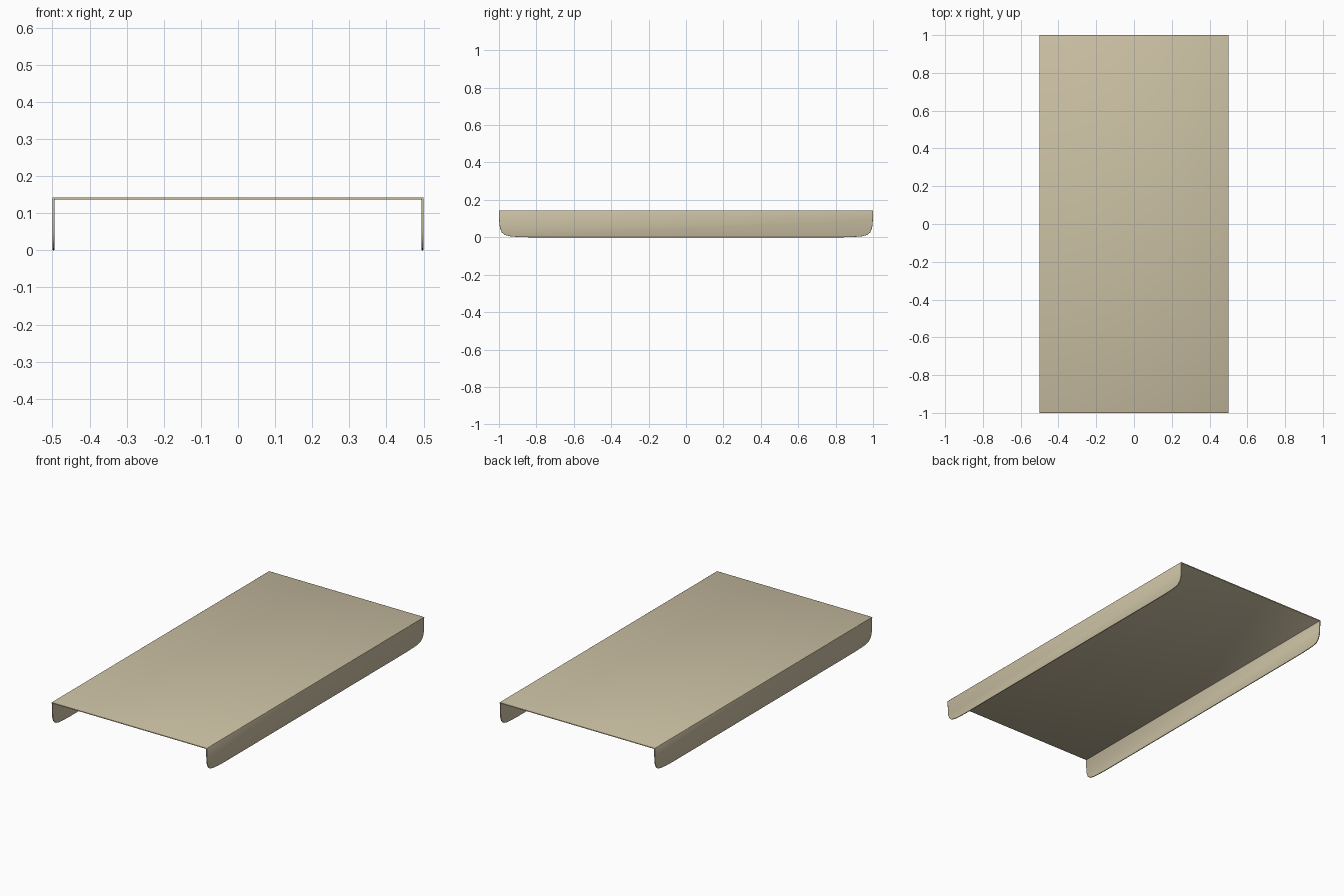
import bpy, bmesh
from mathutils import Vector

if "Cube" in bpy.data.objects:
    bpy.data.objects.remove(bpy.data.objects["Cube"])

TOP, HALF_W = 0.143, 0.5

# Half outline of a side flange (y, z): straight end, soft lower corner
half = [(1.0, TOP), (0.999, 0.09), (0.995, 0.05), (0.985, 0.026),
        (0.968, 0.012), (0.94, 0.005), (0.90, 0.002), (0.84, 0.0)]
outline = half + [(-y, z) for y, z in reversed(half)]

bm = bmesh.new()


def add_face(verts, outward):
    face = bm.faces.new(verts)
    face.normal_update()
    if face.normal.dot(Vector(outward)) < 0:
        face.normal_flip()


# Side flanges
rims = []
for side in (-1, 1):
    verts = [bm.verts.new((side * HALF_W, y, z)) for y, z in outline]
    add_face(verts, (side, 0, 0))
    rims.append((verts[0], verts[-1]))

# Top panel joined to both flanges
(lb, lf), (rb, rf) = rims
add_face([lf, rf, rb, lb], (0, 0, 1))

mesh = bpy.data.meshes.new("channel_panel")
bm.to_mesh(mesh)
bm.free()
panel = bpy.data.objects.new("channel_panel", mesh)
bpy.context.collection.objects.link(panel)

# Warm beige finish
mat = bpy.data.materials.new("beige")
mat.diffuse_color = (0.60, 0.53, 0.37, 1)
mat.use_nodes = True
mat.node_tree.nodes["Principled BSDF"].inputs["Base Color"].default_value = mat.diffuse_color
mesh.materials.append(mat)

# Sheet thickness grows inward, then edges are softened
sheet = panel.modifiers.new("sheet_thickness", 'SOLIDIFY')
sheet.thickness = 0.006
sheet.offset = -1
sheet.use_even_offset = True
soft = panel.modifiers.new("soft_edges", 'BEVEL')
soft.width = 0.002
soft.segments = 2
soft.limit_method = 'ANGLE'
soft.angle_limit = 0.7

bpy.context.view_layer.objects.active = panel
panel.select_set(True)
bpy.ops.object.shade_smooth_by_angle()
